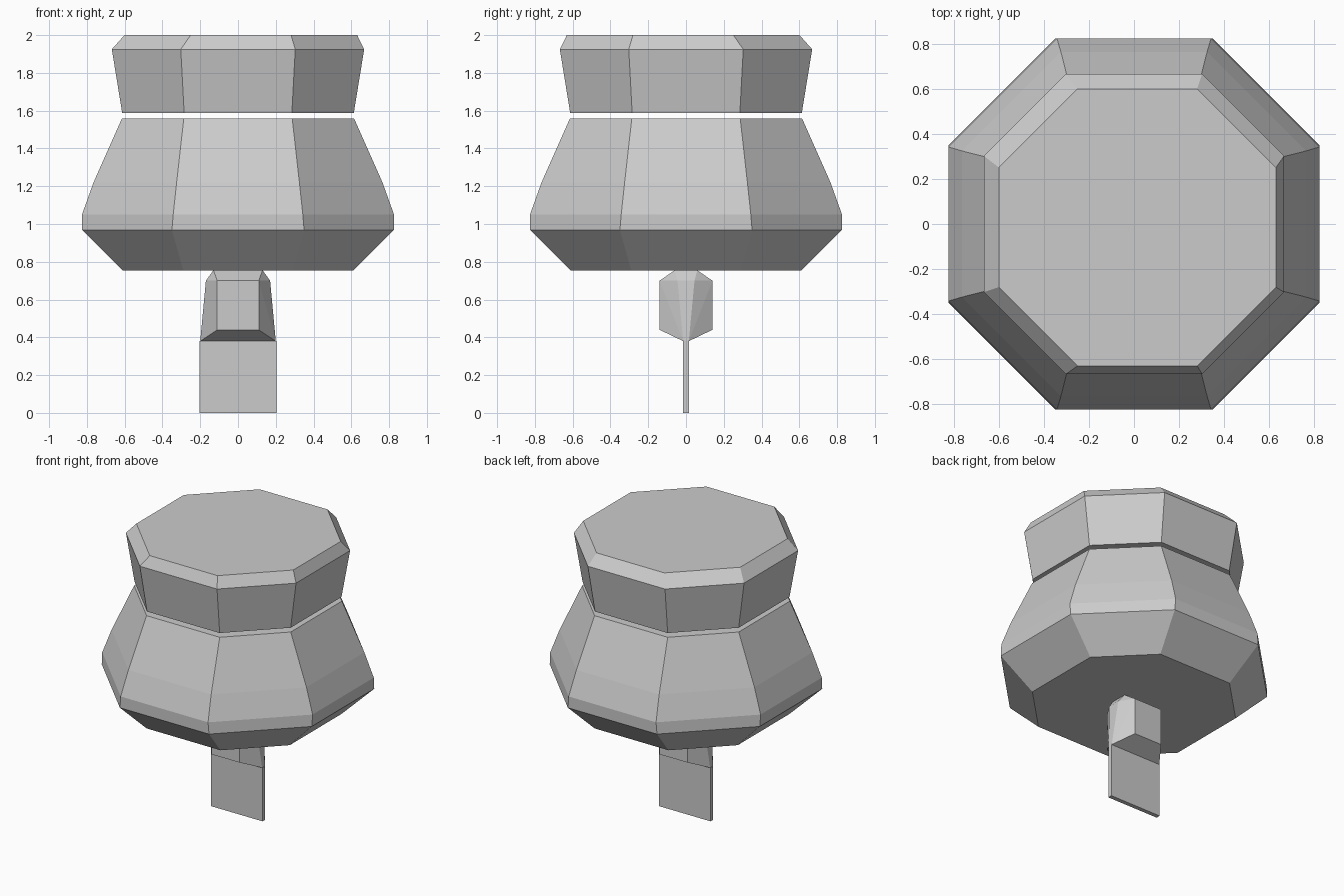
import bpy, bmesh

if "Cube" in bpy.data.objects:
    bpy.data.objects.remove(bpy.data.objects["Cube"])


def finish(bm, name):
    bmesh.ops.recalc_face_normals(bm, faces=bm.faces)
    mesh = bpy.data.meshes.new(name)
    bm.to_mesh(mesh)
    bm.free()
    obj = bpy.data.objects.new(name, mesh)
    bpy.context.collection.objects.link(obj)
    return obj


def octagon_loft(name, rings):
    """Closed loft of octagons: (half width, half side length, z, centre shift)."""
    bm = bmesh.new()
    loops = []
    for a, h, z, s in rings:
        outline = [(a, -h), (a, h), (h, a), (-h, a),
                   (-a, h), (-a, -h), (-h, -a), (h, -a)]
        loops.append([bm.verts.new((x + s, y - s, z)) for x, y in outline])
    for low, high in zip(loops, loops[1:]):
        for i in range(8):
            j = (i + 1) % 8
            bm.faces.new((low[i], low[j], high[j], high[i]))
    bm.faces.new(loops[0][::-1])
    bm.faces.new(loops[-1])
    return finish(bm, name)


def mirrored_hull(name, corners):
    """Convex hull of corners mirrored across x and y."""
    bm = bmesh.new()
    for x, y, z in corners:
        for sx in (-1, 1):
            for sy in (-1, 1):
                bm.verts.new((sx * x, sy * y, z))
    bmesh.ops.convex_hull(bm, input=bm.verts)
    bmesh.ops.dissolve_limit(bm, angle_limit=0.01, verts=bm.verts, edges=bm.edges)
    return finish(bm, name)


# Flared lower body
octagon_loft("body", [(0.61, 0.29, 0.755, 0), (0.825, 0.35, 0.968, 0),
                      (0.826, 0.343, 1.05, 0), (0.765, 0.325, 1.22, 0),
                      (0.615, 0.287, 1.558, 0)])

# Chamfered cap, separated from the body by a thin gap
octagon_loft("cap", [(0.613, 0.285, 1.587, 0), (0.668, 0.303, 1.925, 0),
                     (0.616, 0.266, 2.0, 0.015)])

# Faceted neck under the body
mirrored_hull("neck", [(0.20, 0.015, 0.38), (0.11, 0.14, 0.44),
                       (0.11, 0.14, 0.70), (0.17, 0.045, 0.70),
                       (0.13, 0.06, 0.755)])

# Flat plate at the bottom
mirrored_hull("plate", [(0.203, 0.015, 0.0), (0.203, 0.015, 0.38)])
